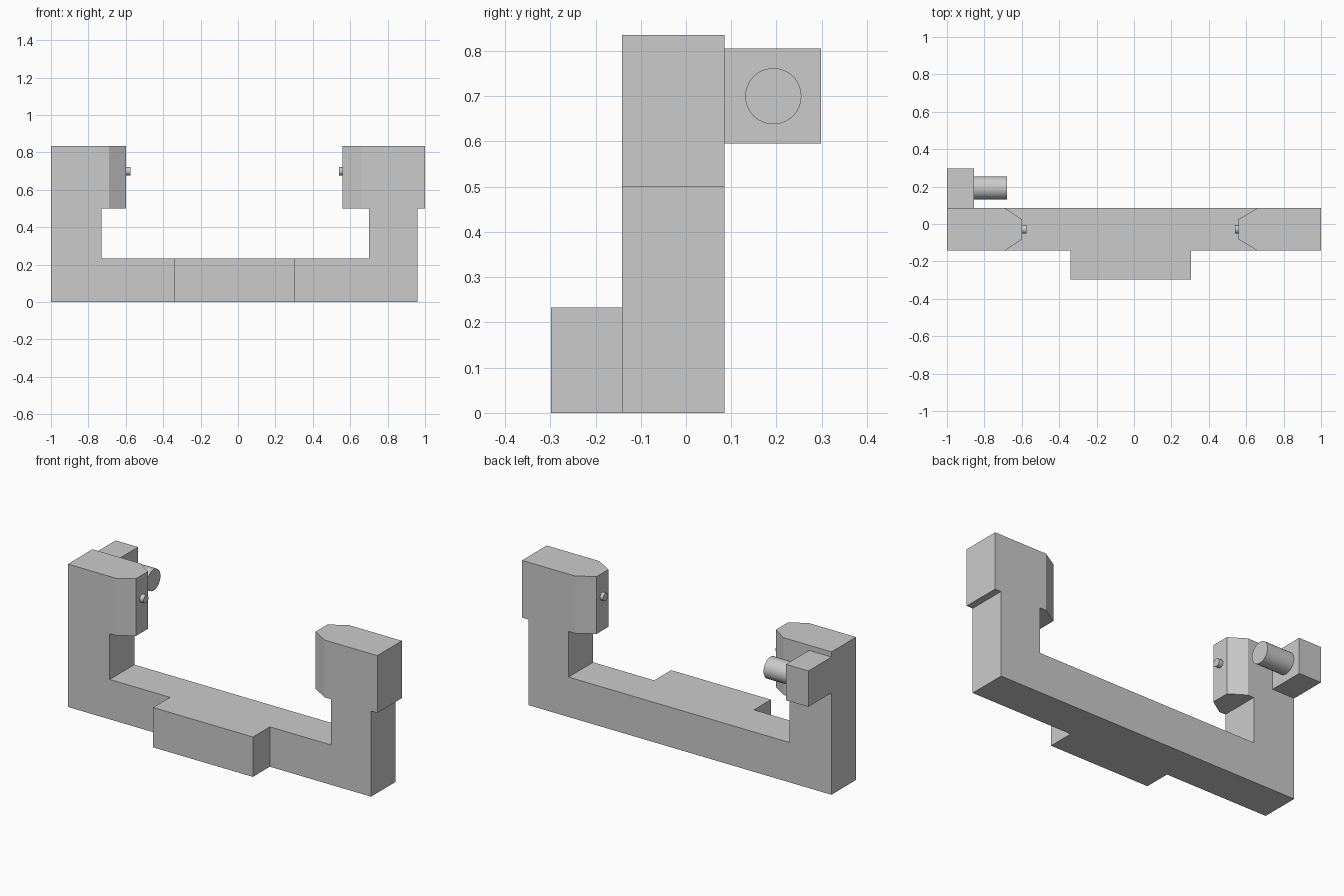
import bpy, bmesh
from math import pi
from mathutils import Vector, Matrix

cube = bpy.data.objects.get("Cube")
if cube:
    bpy.data.objects.remove(cube, do_unlink=True)

GREY = (0.6, 0.6, 0.6, 1)
mat = bpy.data.materials.new("plain grey")
mat.use_nodes = True
mat.diffuse_color = GREY
mat.node_tree.nodes["Principled BSDF"].inputs["Base Color"].default_value = GREY

FRONT, BACK = -0.142, 0.085      # frame thickness along y
MID = (FRONT + BACK) / 2
BAR_TOP, JAW_BOTTOM, TOP = 0.233, 0.5, 0.835
PIN_Z = 0.7


def finish(bm, name):
    bmesh.ops.recalc_face_normals(bm, faces=bm.faces)
    mesh = bpy.data.meshes.new(name)
    bm.to_mesh(mesh)
    bm.free()
    mesh.materials.append(mat)
    obj = bpy.data.objects.new(name, mesh)
    bpy.context.collection.objects.link(obj)
    return obj


def box(name, low, high):
    low, high = Vector(low), Vector(high)
    bm = bmesh.new()
    bmesh.ops.create_cube(bm, size=1, matrix=Matrix.Translation((low + high) / 2)
                          @ Matrix.Diagonal((high - low).to_4d()))
    return finish(bm, name)


def rod(name, x0, x1, y, z, radius, sides):
    bm = bmesh.new()
    bmesh.ops.create_cone(bm, cap_ends=True, segments=sides, radius1=radius,
                          radius2=radius, depth=abs(x1 - x0),
                          matrix=Matrix.Translation(((x0 + x1) / 2, y, z))
                          @ Matrix.Rotation(pi / 2, 4, 'Y'))
    obj = finish(bm, name)
    for p in obj.data.polygons:
        p.use_smooth = abs(p.normal.x) < 0.5
    # keep the cap rims sharp
    for e in obj.data.edges:
        a, b = (obj.data.vertices[i].co.x for i in e.vertices)
        e.use_edge_sharp = abs(a - b) < 0.001


# U-shaped frame: side profile extruded through its thickness
profile = [(-1, 0), (0.96, 0), (0.96, JAW_BOTTOM), (1, JAW_BOTTOM), (1, TOP),
           (0.66, TOP), (0.66, JAW_BOTTOM), (0.7, JAW_BOTTOM), (0.7, BAR_TOP),
           (-0.73, BAR_TOP), (-0.73, JAW_BOTTOM), (-0.69, JAW_BOTTOM),
           (-0.69, TOP), (-1, TOP)]
bm = bmesh.new()
face = bm.faces.new([bm.verts.new((x, FRONT, z)) for x, z in profile])
swept = bmesh.ops.extrude_face_region(bm, geom=[face], use_keep_orig=True)
bmesh.ops.translate(bm, vec=(0, BACK - FRONT, 0),
                    verts=[v for v in swept["geom"] if isinstance(v, bmesh.types.BMVert)])

# Tapered jaw tips pulled out of the inner ends of the two heads
for base_x, tip_x in ((-0.69, -0.6), (0.66, 0.56)):
    end = [f for f in bm.faces if all(abs(v.co.x - base_x) < 0.001 for v in f.verts)]
    tip = bmesh.ops.extrude_discrete_faces(bm, faces=end)["faces"][0]
    for v in tip.verts:
        v.co.x = tip_x
        v.co.y = MID + (v.co.y - MID) * 0.48
finish(bm, "frame")

# Block on the front of the bar
box("front_block", (-0.34, -0.298, 0), (0.305, FRONT, BAR_TOP))

# Small contact pins on the jaw tips
rod("right_pin", -0.6, -0.575, MID, PIN_Z, 0.023, 24)
rod("left_pin", 0.54, 0.56, MID, PIN_Z, 0.023, 24)

# Rear bracket with its round stub
box("rear_bracket", (-1, BACK, 0.595), (-0.855, 0.298, 0.805))
rod("rear_stub", -0.855, -0.68, 0.193, PIN_Z, 0.062, 48)
